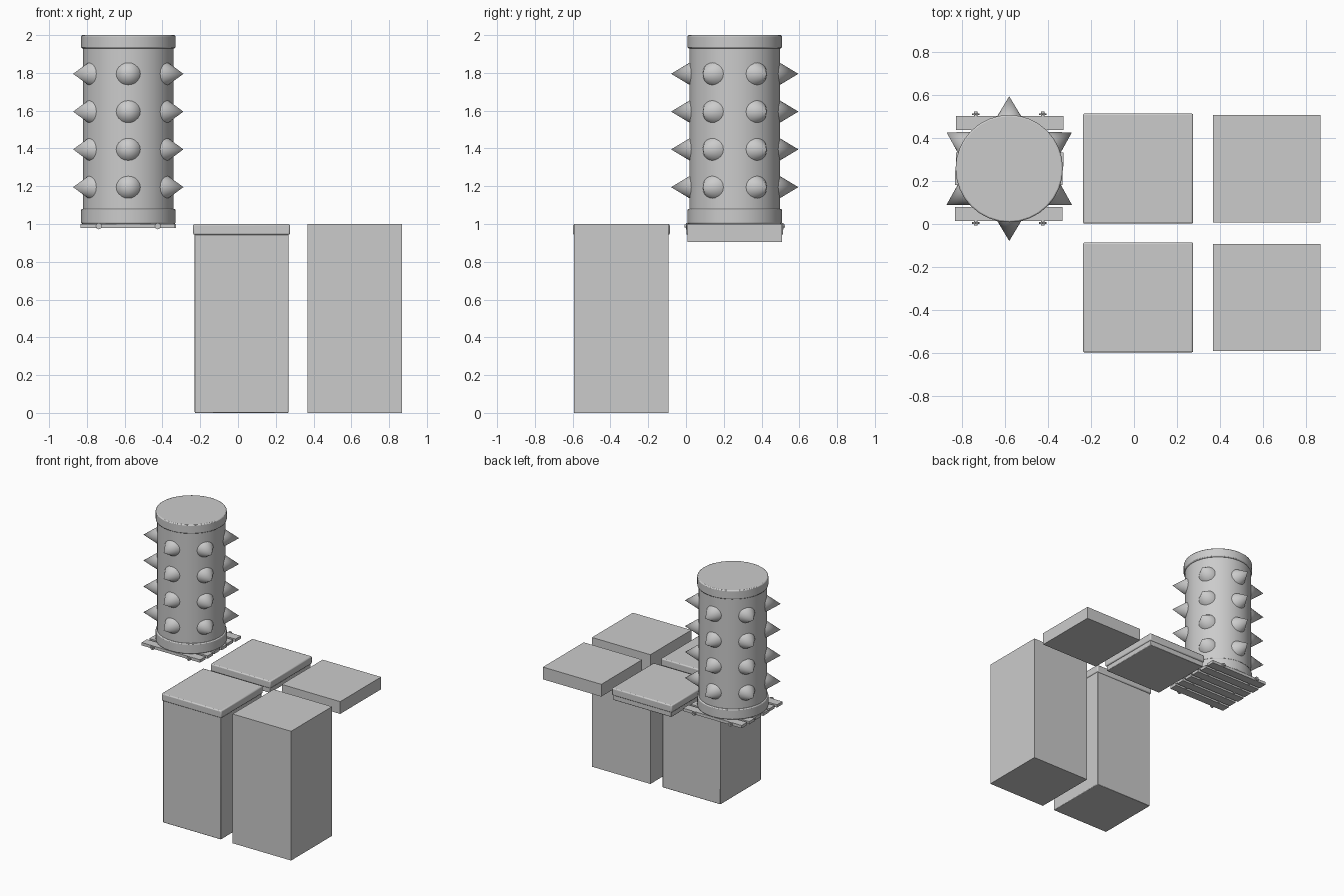
import bpy, math
from mathutils import Vector

if "Cube" in bpy.data.objects:
    bpy.data.objects.remove(bpy.data.objects["Cube"])

XL, XM, XR = -0.581, 0.019, 0.619      # column centres
YF, YB = -0.342, 0.258                 # row centres


def finish(ob, name, bevel=0.0, segs=2, smooth=False):
    ob.name = name
    if bevel:
        m = ob.modifiers.new("bevel", 'BEVEL')
        m.width, m.segments = bevel, segs
        m.limit_method = 'ANGLE'
    if smooth:
        bpy.ops.object.shade_smooth_by_angle(angle=math.radians(35))
    return ob


def box(name, x, y, z0, z1, sx, sy, bevel=0.0):
    bpy.ops.mesh.primitive_cube_add(size=1, location=(x, y, (z0 + z1) / 2))
    ob = bpy.context.object
    ob.scale = (sx, sy, z1 - z0)
    bpy.ops.object.transform_apply(location=False, rotation=False, scale=True)
    return finish(ob, name, bevel, 2, bevel > 0)


def rod(name, loc, radius, length, axis, verts=12, tip=None, bevel=0.0):
    # cylinder, or cone when tip radius is given, pointing along axis
    bpy.ops.mesh.primitive_cone_add(vertices=verts, radius1=radius,
                                    radius2=radius if tip is None else tip,
                                    depth=length, location=loc)
    ob = bpy.context.object
    ob.rotation_euler = Vector(axis).to_track_quat('Z', 'Y').to_euler()
    return finish(ob, name, bevel, 2, True)


# plain blocks on the right: tall one in front, thin tile behind
box("plain_pillar", XR, YF, 0, 1, 0.5, 0.5)
box("plain_tile", XR, YB, 0.905, 1, 0.5, 0.5)

# capped blocks in the middle
for label, y, z0 in (("pillar", YF, 0.0), ("tile", YB, 0.905)):
    box("capped_" + label + "_body", XM, y, z0, 0.96, 0.496, 0.496, 0.004)
    box("capped_" + label + "_cap", XM, y, 0.943, 1.0, 0.513, 0.513, 0.008)

# slatted base: planks along x
N, W, D = 6, 0.066, 0.49
for i in range(N):
    y = YB - D / 2 + W / 2 + i * (D - W) / (N - 1)
    shift = 0.003 if i % 2 else -0.003
    box(f"slat_{i + 1}", XL + shift, y, 0.978, 1.0, 0.5, W)

# tie rods through the slats, with a nut on each end
for side in (-1, 1):
    x = XL + side * 0.156
    rod("tie_rod", (x, YB, 0.989), 0.008, 0.53, (0, 1, 0))
    for end in (-1, 1):
        rod("nut", (x, YB + end * 0.253, 0.989), 0.017, 0.009, (0, 1, 0), 8)

# drum with rims
up = (0, 0, 1)
rod("drum_body", (XL, YB, 1.5), 0.24, 0.96, up, 32)
rod("drum_bottom_rim", (XL, YB, 1.04), 0.25, 0.08, up, 32, None, 0.007)
rod("drum_top_rim", (XL, YB, 1.965), 0.25, 0.07, up, 32, None, 0.007)

# rings of spikes
R0, R1 = 0.222, 0.337
for z in (1.195, 1.395, 1.595, 1.795):
    for k in range(6):
        a = math.radians(90 + 60 * k)
        d = Vector((math.cos(a), math.sin(a), 0))
        rod("spike", Vector((XL, YB, z)) + d * (R0 + R1) / 2,
            0.069, R1 - R0, d, 20, 0.0)
